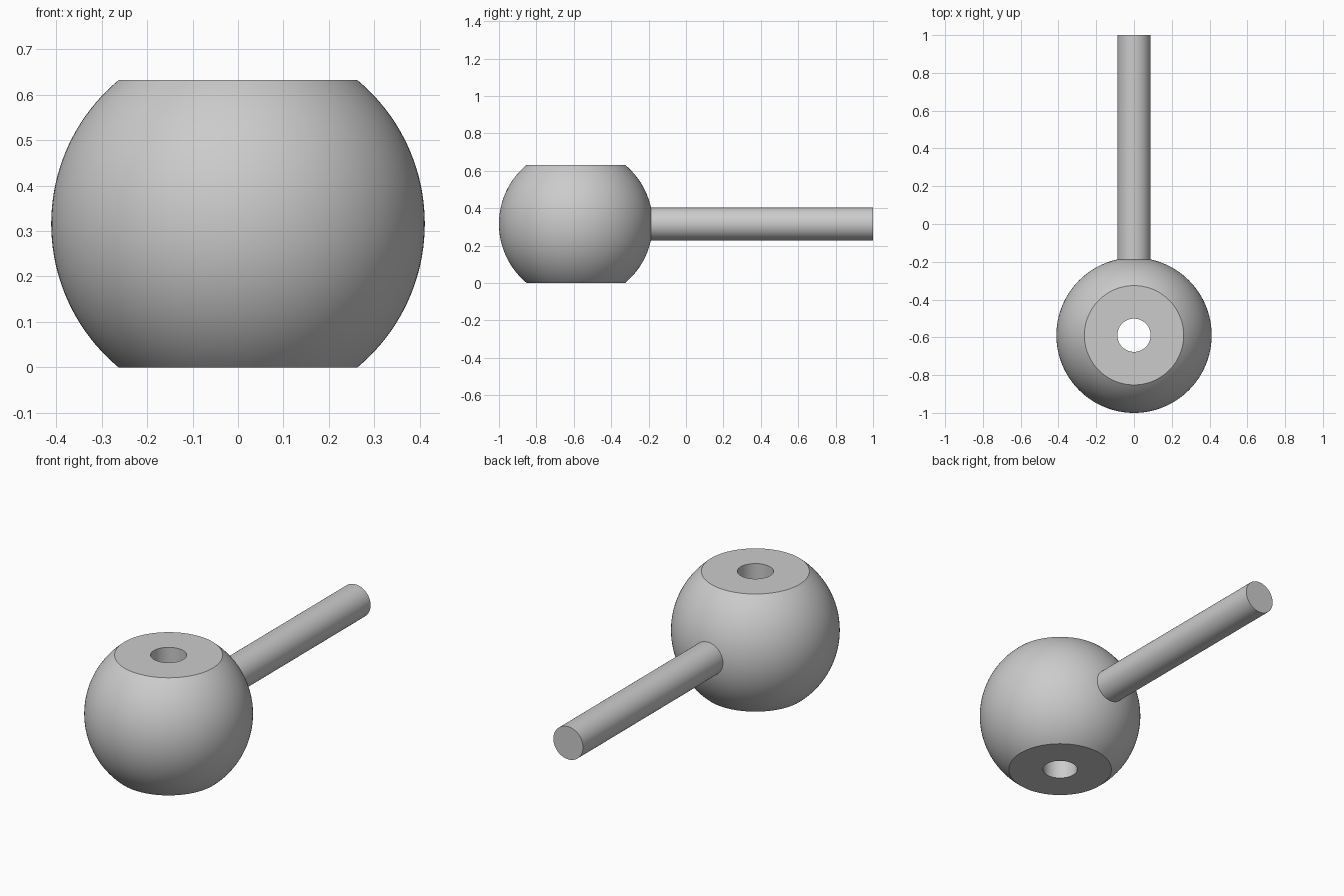
import bpy, bmesh, math
from mathutils import Matrix, Vector

if "Cube" in bpy.data.objects:
    bpy.data.objects.remove(bpy.data.objects["Cube"], do_unlink=True)

BALL_R, HALF_H, BORE_R, ROD_R = 0.411, 0.316, 0.088, 0.088
BALL_Y = BALL_R - 1
SIDES = 128

grey = bpy.data.materials.new("plain grey")
grey.use_nodes = True
grey.diffuse_color = (0.6, 0.6, 0.6, 1)
grey.node_tree.nodes["Principled BSDF"].inputs["Base Color"].default_value = grey.diffuse_color


def add_lathe(name, profile, closed, matrix):
    """Revolve (radius, height) points about z and place the result."""
    bm = bmesh.new()
    verts = [bm.verts.new((r, 0, z)) for r, z in profile]
    pairs = list(zip(verts, verts[1:] + verts[:1]))
    edges = [bm.edges.new(p) for p in (pairs if closed else pairs[:-1])]
    bmesh.ops.spin(bm, geom=verts + edges, cent=(0, 0, 0), axis=(0, 0, 1),
                   angle=math.tau, steps=SIDES, use_merge=True)
    bmesh.ops.remove_doubles(bm, verts=bm.verts, dist=1e-5)
    bmesh.ops.recalc_face_normals(bm, faces=bm.faces)
    mesh = bpy.data.meshes.new(name)
    bm.to_mesh(mesh)
    bm.free()
    mesh.materials.append(grey)
    obj = bpy.data.objects.new(name, mesh)
    bpy.context.collection.objects.link(obj)
    obj.matrix_world = matrix
    bpy.ops.object.select_all(action="DESELECT")
    obj.select_set(True)
    bpy.context.view_layer.objects.active = obj
    bpy.ops.object.shade_smooth_by_angle(angle=math.radians(30))
    return obj


# Ball with flat ends and a bore through its middle
limit = math.asin(HALF_H / BALL_R)
steps = 40
arc = [limit * (2 * i / steps - 1) for i in range(steps + 1)]
ball_profile = [(BALL_R * math.cos(a), BALL_R * math.sin(a)) for a in arc]
ball_profile += [(BORE_R, HALF_H), (BORE_R, -HALF_H)]
add_lathe("bored_ball", ball_profile, True,
          Matrix.Translation((0, BALL_Y, HALF_H)))

# Rod running back from the ball, with its root buried just under the surface
root = BALL_Y + BALL_R - 0.04
rod_profile = [(0, 0), (ROD_R, 0), (ROD_R, 1 - root), (0, 1 - root)]
add_lathe("handle_rod", rod_profile, False,
          Matrix.Translation((0, root, HALF_H)) @ Matrix.Rotation(-math.pi / 2, 4, "X"))
